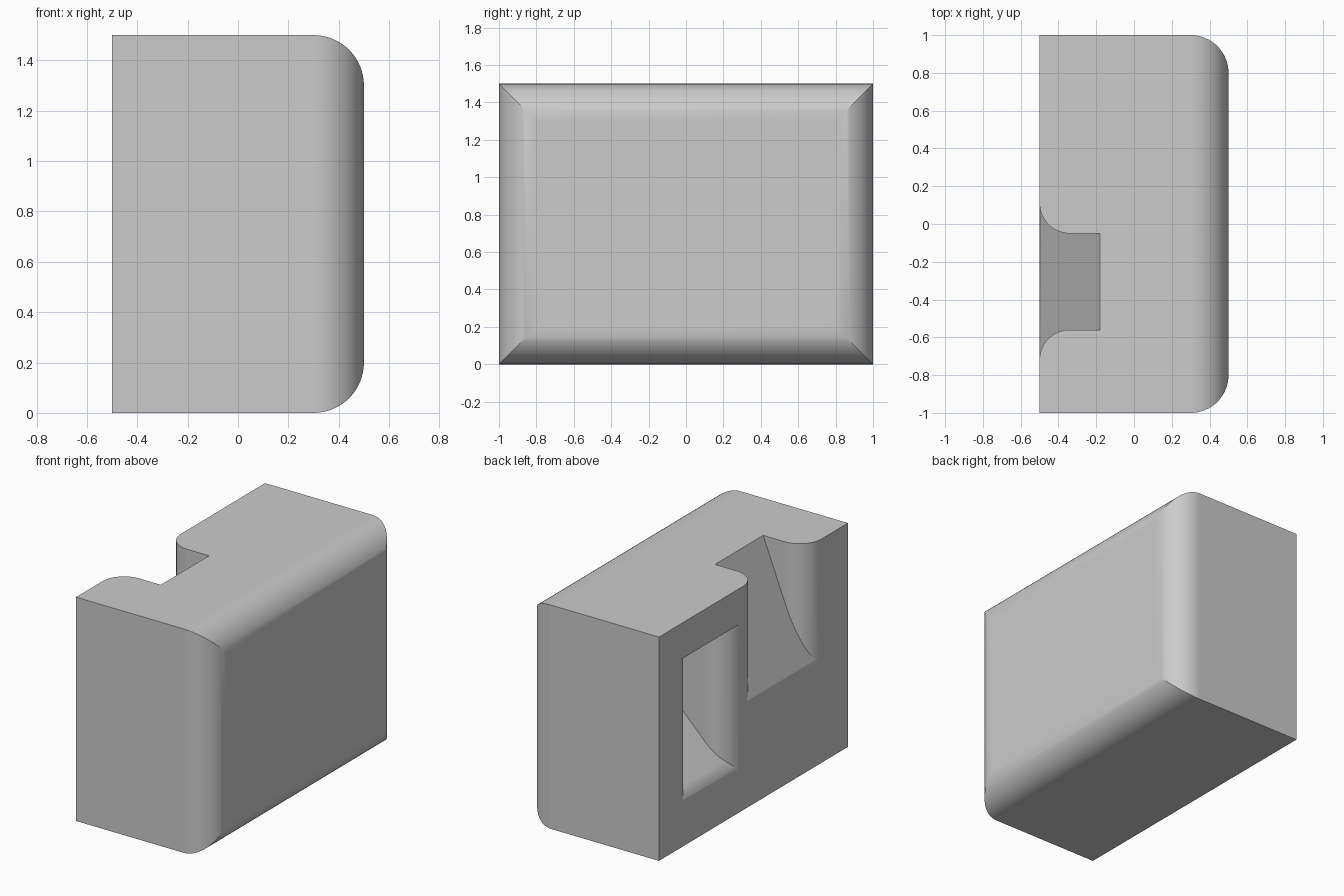
import bpy, bmesh, math
from mathutils import Vector

if "Cube" in bpy.data.objects:
    bpy.data.objects.remove(bpy.data.objects["Cube"])

FACE = -0.5      # plane of the recessed side
MOUTH_R = 0.16   # rounding around the recess mouths
EDGE_R = 0.2     # rounding around the outer side
TOP = 1.5

grey = bpy.data.materials.new("plain grey")
grey.use_nodes = True
colour = (0.6, 0.6, 0.6, 1)
grey.diffuse_color = colour
grey.node_tree.nodes["Principled BSDF"].inputs["Base Color"].default_value = colour


def fillet(before, corner, after, r, steps=16):
    """Arc points that round one corner of a profile."""
    c = Vector(corner)
    a = (Vector(before) - c).normalized()
    b = (Vector(after) - c).normalized()
    half = a.angle(b) / 2
    centre = c + (a + b).normalized() * (r / math.sin(half))
    start = c + a * (r / math.tan(half)) - centre
    end = c + b * (r / math.tan(half)) - centre
    sweep = start.angle(end)
    return [centre + (start * math.sin(sweep * (1 - i / steps))
                      + end * math.sin(sweep * i / steps)) / math.sin(sweep)
            for i in range(steps + 1)]


def prism(name, profile, axis, low, high):
    """Extrude a profile of (x, y) along z, or of (x, z) along y."""
    bm = bmesh.new()
    place = (lambda p, h: (p[0], p[1], h)) if axis == "z" else (lambda p, h: (p[0], h, p[1]))
    face = bm.faces.new([bm.verts.new(place(p, low)) for p in profile])
    moved = bmesh.ops.extrude_face_region(bm, geom=[face])["geom"]
    shift = Vector(place((0, 0), high - low))
    bmesh.ops.translate(bm, vec=shift, verts=[v for v in moved if isinstance(v, bmesh.types.BMVert)])
    bmesh.ops.recalc_face_normals(bm, faces=bm.faces)
    mesh = bpy.data.meshes.new(name)
    bm.to_mesh(mesh)
    bm.free()
    mesh.materials.append(grey)
    obj = bpy.data.objects.new(name, mesh)
    bpy.context.collection.objects.link(obj)
    return obj


def activate(obj):
    bpy.ops.object.select_all(action="DESELECT")
    obj.select_set(True)
    bpy.context.view_layer.objects.active = obj


def combine(obj, other, operation):
    """Apply a boolean and discard the helper."""
    mod = obj.modifiers.new("combine", "BOOLEAN")
    mod.operation, mod.solver, mod.object = operation, "EXACT", other
    activate(obj)
    bpy.ops.object.modifier_apply(modifier=mod.name)
    bpy.data.objects.remove(other)


def recess(name, y0, y1, back, floor, rise, ceiling):
    """Flared recess: side walls y0..y1, floor climbing inward from the face."""
    out = FACE - 0.1
    low = fillet((FACE, y0 - 1), (FACE, y0), (back, y0), MOUTH_R)
    high = fillet((back, y1), (FACE, y1), (FACE, y1 + 1), MOUTH_R)
    plan = [(out, low[0].y), *low, (back, y0), (back, y1), *high, (out, high[-1].y)]
    inner = (back, floor + rise * (back - FACE))
    lip = fillet((FACE, floor - 1), (FACE, floor), inner, MOUTH_R)
    side = [(out, lip[0].y), *lip, inner, (back, ceiling), (out, ceiling)]
    cutter = prism(name, plan, "z", 0, 2)
    combine(cutter, prism(name + "_floor", side, "y", -2, 2), "INTERSECT")
    return cutter


# Block: two profiles crossed, giving rounded outer edges with mitred corners
plan = [(FACE, -1), *fillet((FACE, -1), (0.5, -1), (0.5, 1), EDGE_R),
        *fillet((0.5, -1), (0.5, 1), (FACE, 1), EDGE_R), (FACE, 1)]
side = [(FACE, 0), *fillet((FACE, 0), (0.5, 0), (0.5, TOP), EDGE_R),
        *fillet((0.5, 0), (0.5, TOP), (FACE, TOP), EDGE_R), (FACE, TOP)]
block = prism("block", plan, "z", -0.2, TOP + 0.2)
combine(block, prism("block_side", side, "y", -1.2, 1.2), "INTERSECT")

# Open notch with a steep floor, and closed pocket with a gentler one
SLOPE = 2.53
notch_back = -0.18
combine(block, recess("notch", -0.56, -0.05, notch_back + 0.04,
                      TOP - SLOPE * (notch_back - FACE), SLOPE, TOP + 0.2), "DIFFERENCE")
combine(block, recess("pocket", 0.28, 0.636, 0.0, 0.317, 1.0, 1.26), "DIFFERENCE")

# Smooth fillets, flat planes
activate(block)
bpy.ops.object.shade_smooth_by_angle(angle=math.radians(25))
weighted = block.modifiers.new("even shading", "WEIGHTED_NORMAL")
weighted.keep_sharp = True
